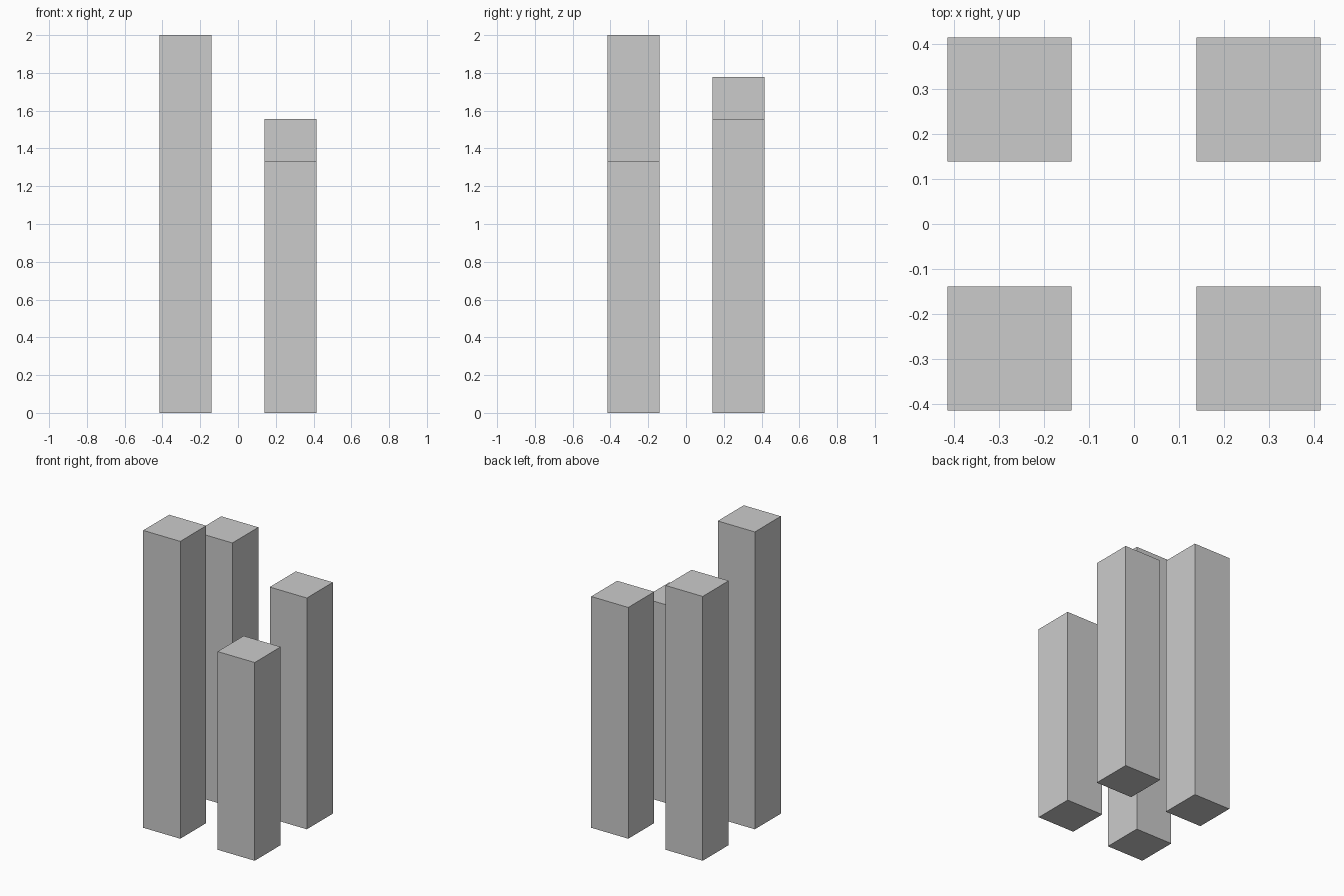
import bpy

if "Cube" in bpy.data.objects:
    bpy.data.objects.remove(bpy.data.objects["Cube"])

INNER, OUTER = 0.139, 0.415
SIZE = OUTER - INNER
CENTRE = (INNER + OUTER) / 2


def post(name, sx, sy, height):
    """Square post standing on the ground in the given quadrant."""
    bpy.ops.mesh.primitive_cube_add(
        size=1, location=(sx * CENTRE, sy * CENTRE, height / 2))
    ob = bpy.context.object
    ob.name = name
    ob.scale = (SIZE, SIZE, height)
    bpy.ops.object.transform_apply(location=False, rotation=False, scale=True)


# Four posts, each a ninth of the full height apart, two units
STEP = 2 / 9
for name, sx, sy, steps in (
    ("front_left_post", -1, -1, 9),
    ("back_left_post", -1, 1, 8),
    ("back_right_post", 1, 1, 7),
    ("front_right_post", 1, -1, 6),
):
    post(name, sx, sy, steps * STEP)
